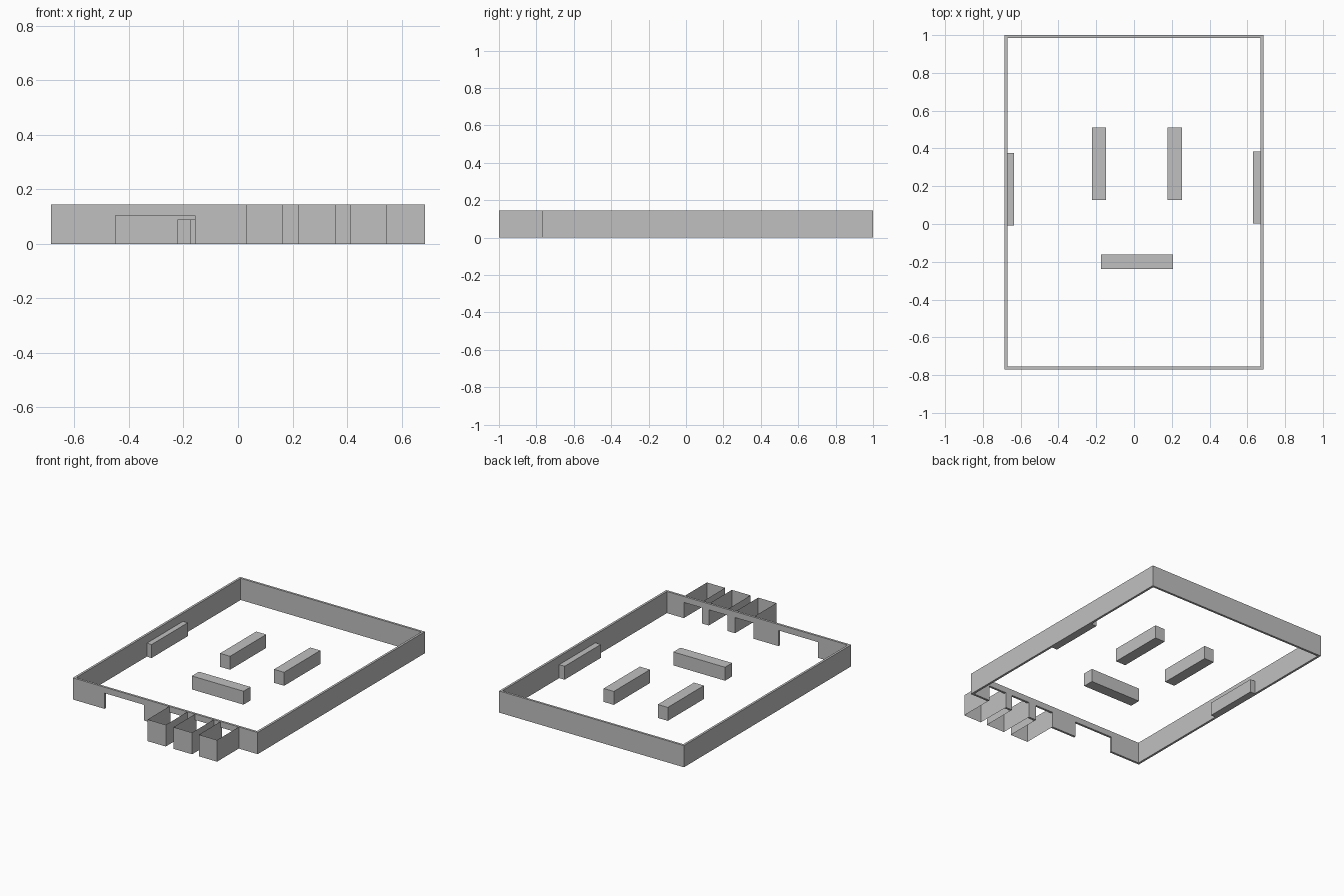
import bpy
import bmesh
from mathutils import Vector

cube = bpy.data.objects.get("Cube")
if cube:
    bpy.data.objects.remove(cube, do_unlink=True)

# One flat grey for everything
grey = bpy.data.materials.new("plain_grey")
grey.use_nodes = True
colour = (0.53, 0.53, 0.53, 1)
grey.diffuse_color = colour
grey.node_tree.nodes["Principled BSDF"].inputs["Base Color"].default_value = colour

HALF_W, FRONT, BACK = 0.685, -0.77, 1.0
WALL, HEIGHT = 0.015, 0.145
DOOR_H, BLOCK_H, BAY_FRONT = 0.105, 0.09, -1.0
BAYS = [(0.03, 0.165), (0.222, 0.36), (0.41, 0.545)]
ENTRANCE = (-0.45, -0.157)


def finish(name, bm):
    mesh = bpy.data.meshes.new(name)
    bm.to_mesh(mesh)
    bm.free()
    mesh.materials.append(grey)
    obj = bpy.data.objects.new(name, mesh)
    bpy.context.collection.objects.link(obj)


def prism(name, outline, sweep):
    """Solid made by sweeping a closed outline along a vector."""
    bm = bmesh.new()
    face = bm.faces.new([bm.verts.new(p) for p in outline])
    swept = bmesh.ops.extrude_face_region(bm, geom=[face], use_keep_orig=True)
    verts = [g for g in swept["geom"] if isinstance(g, bmesh.types.BMVert)]
    bmesh.ops.translate(bm, verts=verts, vec=Vector(sweep))
    bmesh.ops.recalc_face_normals(bm, faces=bm.faces)
    finish(name, bm)


def block(name, x0, x1, y0, y1):
    prism(name, [(x0, y0, 0), (x1, y0, 0), (x1, y1, 0), (x0, y1, 0)], (0, 0, BLOCK_H))


# Side and back walls as one U-shaped plan
inner = HALF_W - WALL
plan = [(-HALF_W, FRONT), (-HALF_W, BACK), (HALF_W, BACK), (HALF_W, FRONT),
        (inner, FRONT), (inner, BACK - WALL), (-inner, BACK - WALL), (-inner, FRONT)]
prism("side_and_back_walls", [(x, y, 0) for x, y in plan], (0, 0, HEIGHT))

# Front wall with notched doorways
profile = [(inner, HEIGHT), (-inner, HEIGHT), (-inner, 0)]
for x0, x1 in [ENTRANCE] + BAYS:
    profile += [(x0, 0), (x0, DOOR_H), (x1, DOOR_H), (x1, 0)]
profile.append((inner, 0))
prism("front_wall", [(x, FRONT, z) for x, z in profile], (0, WALL, 0))

# Thin-sheet bays, open above, below and towards the room
for i, (x0, x1) in enumerate(BAYS, 1):
    bm = bmesh.new()
    path = [(x0, FRONT), (x0, BAY_FRONT), (x1, BAY_FRONT), (x1, FRONT)]
    low = [bm.verts.new((x, y, 0)) for x, y in path]
    high = [bm.verts.new((x, y, HEIGHT)) for x, y in path]
    for a in range(len(path) - 1):
        bm.faces.new((low[a], low[a + 1], high[a + 1], high[a]))
    finish(f"bay_{i}", bm)

# Benches inside the room
block("right_middle_bench", -0.222, -0.148, 0.127, 0.51)
block("left_middle_bench", 0.178, 0.253, 0.127, 0.51)
block("front_bench", -0.176, 0.207, -0.237, -0.162)
block("right_wall_bench", -0.675, -0.635, -0.008, 0.375)
block("left_wall_bench", 0.63, 0.672, 0.002, 0.385)
